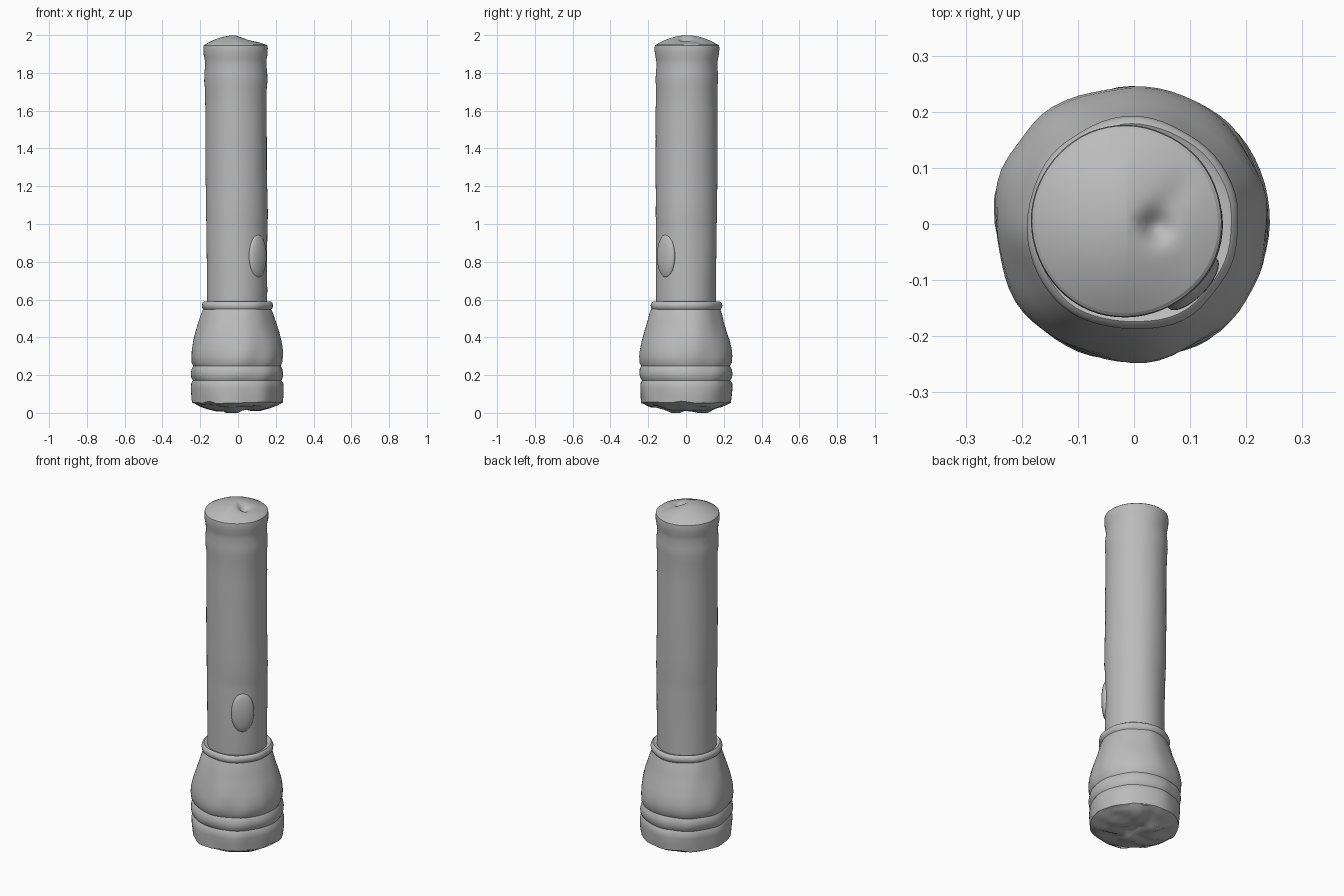
import bpy, bmesh, math
from mathutils import Vector, Matrix, noise

cube = bpy.data.objects.get("Cube")
if cube:
    bpy.data.objects.remove(cube, do_unlink=True)

grey = bpy.data.materials.new("plain_grey")
grey.use_nodes = True
COLOUR = (0.5, 0.5, 0.5, 1)
grey.diffuse_color = COLOUR
grey.node_tree.nodes["Principled BSDF"].inputs["Base Color"].default_value = COLOUR


def lean(z):
    """Sideways drift of the slightly crooked tube."""
    t = max(0, (z - 0.6) / 1.3)
    return Vector((-0.004 - 0.009 * t, 0.005 * t, 0))


def finish(name, bm, angle=40):
    bmesh.ops.recalc_face_normals(bm, faces=bm.faces)
    mesh = bpy.data.meshes.new(name)
    bm.to_mesh(mesh)
    bm.free()
    obj = bpy.data.objects.new(name, mesh)
    bpy.context.collection.objects.link(obj)
    mesh.materials.append(grey)
    bpy.ops.object.select_all(action="DESELECT")
    obj.select_set(True)
    bpy.context.view_layer.objects.active = obj
    bpy.ops.object.shade_smooth_by_angle(angle=math.radians(angle))
    return obj


def lathe(name, profile, shape, sides=64, angle=40):
    """Spin (radius, height) points round z, then move every vertex by shape()."""
    bm = bmesh.new()
    rings = []
    for r, z in profile:
        if r == 0:
            rings.append([bm.verts.new((0, 0, z))] * sides)
            continue
        rings.append([bm.verts.new((r * math.cos(a), r * math.sin(a), z))
                      for a in (math.tau * i / sides for i in range(sides))])
    for low, high in zip(rings, rings[1:]):
        for i in range(sides):
            j = (i + 1) % sides
            corners = list(dict.fromkeys((low[i], low[j], high[j], high[i])))
            bm.faces.new(corners)
    for v in bm.verts:
        v.co = shape(v.co.copy())
    return finish(name, bm, angle)


def worn(amount, scale):
    """Soft radial lumps that give a hand-worn surface."""
    def shape(p):
        flat = Vector((p.x, p.y, 0))
        bump = noise.noise(Vector((p.x * scale, p.y * scale, p.z * scale * 0.6)))
        return p + flat.normalized() * bump * amount + lean(p.z)
    return shape


# Lamp head: flared bell with two grooves
def head_shape(p):
    p = worn(0.010, 9)(p)
    if p.z < 0.1:
        p.z += 0.012 * noise.noise(Vector((p.x, p.y, 0)) * 14)
    return p


lathe("lamp_head", [
    (0.222, 0.047), (0.238, 0.055), (0.241, 0.09), (0.243, 0.13), (0.242, 0.155),
    (0.233, 0.172), (0.242, 0.188), (0.245, 0.21), (0.242, 0.232), (0.234, 0.248),
    (0.243, 0.265), (0.246, 0.30), (0.243, 0.335), (0.233, 0.38), (0.217, 0.43),
    (0.201, 0.48), (0.188, 0.53), (0.180, 0.55), (0.155, 0.553)], head_shape)


# Lens: lumpy face bulging below the head rim
def lens_shape(p):
    r = math.hypot(p.x, p.y)
    fade = max(0, 1 - r / 0.23)
    p.z += 0.03 * noise.noise(Vector((p.x * 11, p.y * 11, 3))) * min(1, fade * 3)
    p.z = max(0, p.z)
    return p


lathe("lens", [(0, 0.016), (0.04, 0.013), (0.08, 0.011), (0.12, 0.016), (0.16, 0.024),
               (0.19, 0.032), (0.215, 0.042), (0.236, 0.056)], lens_shape, angle=60)

# Collar ring between head and tube
lathe("collar_ring", [
    (0.150, 0.545), (0.180, 0.546), (0.189, 0.556), (0.191, 0.570), (0.187, 0.583),
    (0.178, 0.590), (0.166, 0.584), (0.152, 0.583)], worn(0.008, 10))

# Grip tube with a faint step and a belted tail
lathe("grip_tube", [
    (0.158, 0.56), (0.159, 0.65), (0.160, 0.80), (0.161, 0.95), (0.161, 1.00),
    (0.164, 1.04), (0.163, 1.15), (0.163, 1.30), (0.163, 1.45), (0.163, 1.60),
    (0.163, 1.72), (0.167, 1.755), (0.166, 1.80), (0.162, 1.845), (0.165, 1.875),
    (0.170, 1.90), (0.171, 1.93), (0.169, 1.945), (0.163, 1.95)], worn(0.004, 7))


# Tail cap: shallow dome with a dent and a channel running to its edge
def cap_shape(p):
    r = math.hypot(p.x, p.y) / 0.168
    dome = 0.053 * (1 - r * r)
    if p.x > 0:
        dome *= 1 - 0.35 * min(1, p.x / 0.1)
    dent = 0.030 * math.exp(-((p.x - 0.055) ** 2 + (p.y + 0.012) ** 2) / 0.0007)
    along = (p.x + p.y) * 0.707
    across = (p.x - p.y) * 0.707 - 0.03
    channel = 0.010 * math.exp(-(across / 0.025) ** 2) * max(0, min(1, along / 0.05)) * (1 - r)
    p.z += dome - dent * max(0, 1 - r * r) - channel
    return p + lean(1.94)


lathe("tail_cap", [(0.168 * i / 14, 1.946) for i in range(15)], cap_shape, angle=60)

# Switch button: soft oval pad set diagonally on the tube
bm = bmesh.new()
bmesh.ops.create_uvsphere(bm, u_segments=32, v_segments=20, radius=1)
turn = Matrix.Rotation(math.radians(-44), 4, "Z")
bm.transform(Matrix.Translation((-0.005, 0, 0.83)) @ turn
             @ Matrix.Translation((0.152, 0, 0)) @ Matrix.Diagonal((0.026, 0.062, 0.115, 1)))
finish("switch_button", bm)
